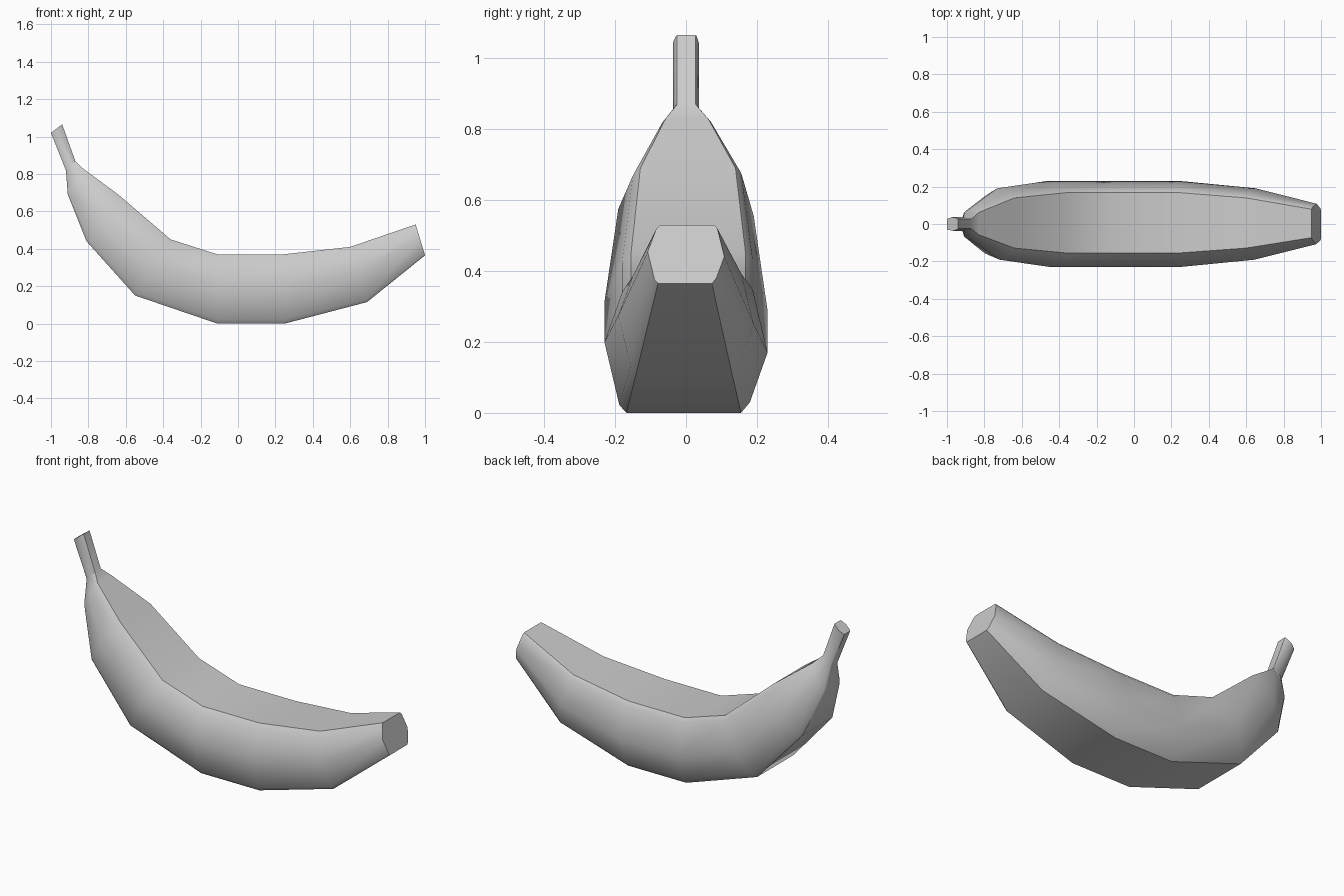
import bpy, bmesh, math

if "Cube" in bpy.data.objects:
    bpy.data.objects.remove(bpy.data.objects["Cube"])

# Cross-section: (half-width position y, height 0 bottom .. 1 top), slightly skewed decagon
half = [(0.168, 1.0), (0.188, 0.94), (0.23, 0.46), (0.18, 0.08), (0.155, 0.0)]
section = half + [(-y, 1 - t) for y, t in half]

# Stations along the fruit: top x, top z, bottom x, bottom z, width scale
stations = [
    (-0.94, 1.065, -1.00, 1.02, 0.16),   # stem tip
    (-0.87, 0.87, -0.92, 0.82, 0.16),    # stem base
    (-0.83, 0.83, -0.91, 0.69, 0.37),
    (-0.64, 0.69, -0.81, 0.44, 0.83),
    (-0.36, 0.45, -0.55, 0.15, 1.0),
    (-0.11, 0.37, -0.11, 0.00, 1.0),
    (0.24, 0.37, 0.25, 0.00, 1.0),
    (0.60, 0.41, 0.69, 0.115, 0.83),
    (0.95, 0.53, 1.00, 0.365, 0.47),     # blunt end
]


def loft(name, stations, section):
    bm = bmesh.new()
    rings = []
    for tx, tz, bx, bz, s in stations:
        rings.append([bm.verts.new((bx + (tx - bx) * t, y * s, bz + (tz - bz) * t))
                      for y, t in section])
    n = len(section)
    for a, b in zip(rings, rings[1:]):
        for i in range(n):
            j = (i + 1) % n
            bm.faces.new((a[i], a[j], b[j], b[i]))
    bm.faces.new(rings[0])
    bm.faces.new(rings[-1])
    bmesh.ops.recalc_face_normals(bm, faces=bm.faces)
    mesh = bpy.data.meshes.new(name)
    bm.to_mesh(mesh)
    bm.free()
    obj = bpy.data.objects.new(name, mesh)
    bpy.context.collection.objects.link(obj)
    return obj


# Peel and stem as one continuous skin
banana = loft("banana", stations, section)
bpy.context.view_layer.objects.active = banana
banana.select_set(True)
bpy.ops.object.shade_smooth_by_angle(angle=math.radians(36))
